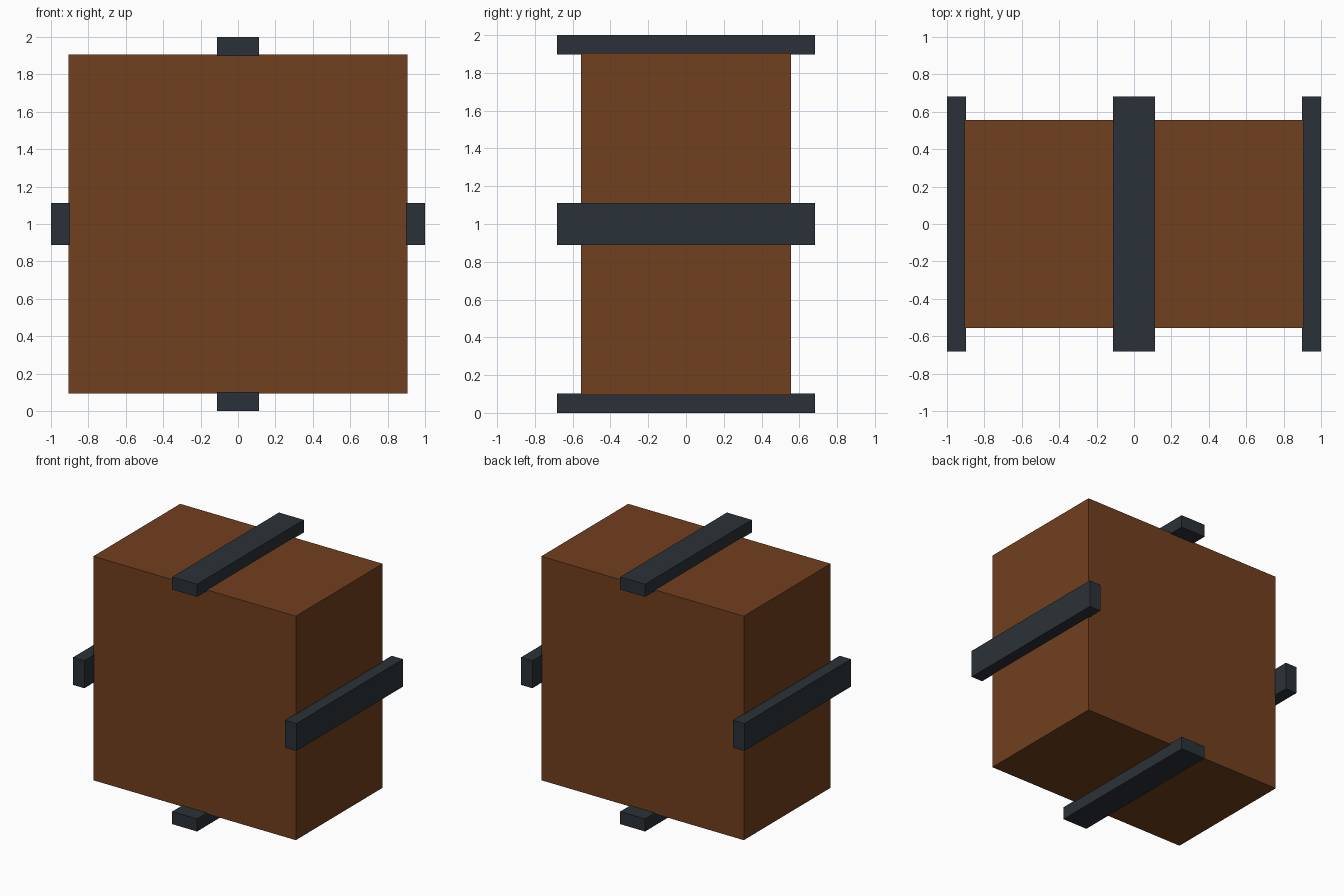
import bpy

if "Cube" in bpy.data.objects:
    bpy.data.objects.remove(bpy.data.objects["Cube"])


def material(name, rgb):
    m = bpy.data.materials.new(name)
    m.diffuse_color = (*rgb, 1.0)
    m.use_nodes = True
    m.node_tree.nodes["Principled BSDF"].inputs["Base Color"].default_value = m.diffuse_color
    return m


def box(name, centre, size, mat):
    bpy.ops.mesh.primitive_cube_add(size=1, location=centre)
    ob = bpy.context.object
    ob.name = name
    ob.scale = size
    bpy.ops.object.transform_apply(location=False, rotation=False, scale=True)
    ob.data.materials.append(mat)
    return ob


wood = material("brown_wood", (0.165, 0.05, 0.013))
iron = material("dark_iron", (0.024, 0.031, 0.04))

# Main block
box("crate_body", (0, 0, 1), (1.812, 1.11, 1.812), wood)

# Bars running front to back, one centred on each of the four long sides
LENGTH, WIDTH, THICK = 1.364, 0.222, 0.102
OFFSET = 1 - THICK / 2
for label, s in (("right", 1), ("left", -1)):
    box(label + "_bar", (s * OFFSET, 0, 1), (THICK, LENGTH, WIDTH), iron)
for label, s in (("top", 1), ("bottom", -1)):
    box(label + "_bar", (0, 0, 1 + s * OFFSET), (WIDTH, LENGTH, THICK), iron)
